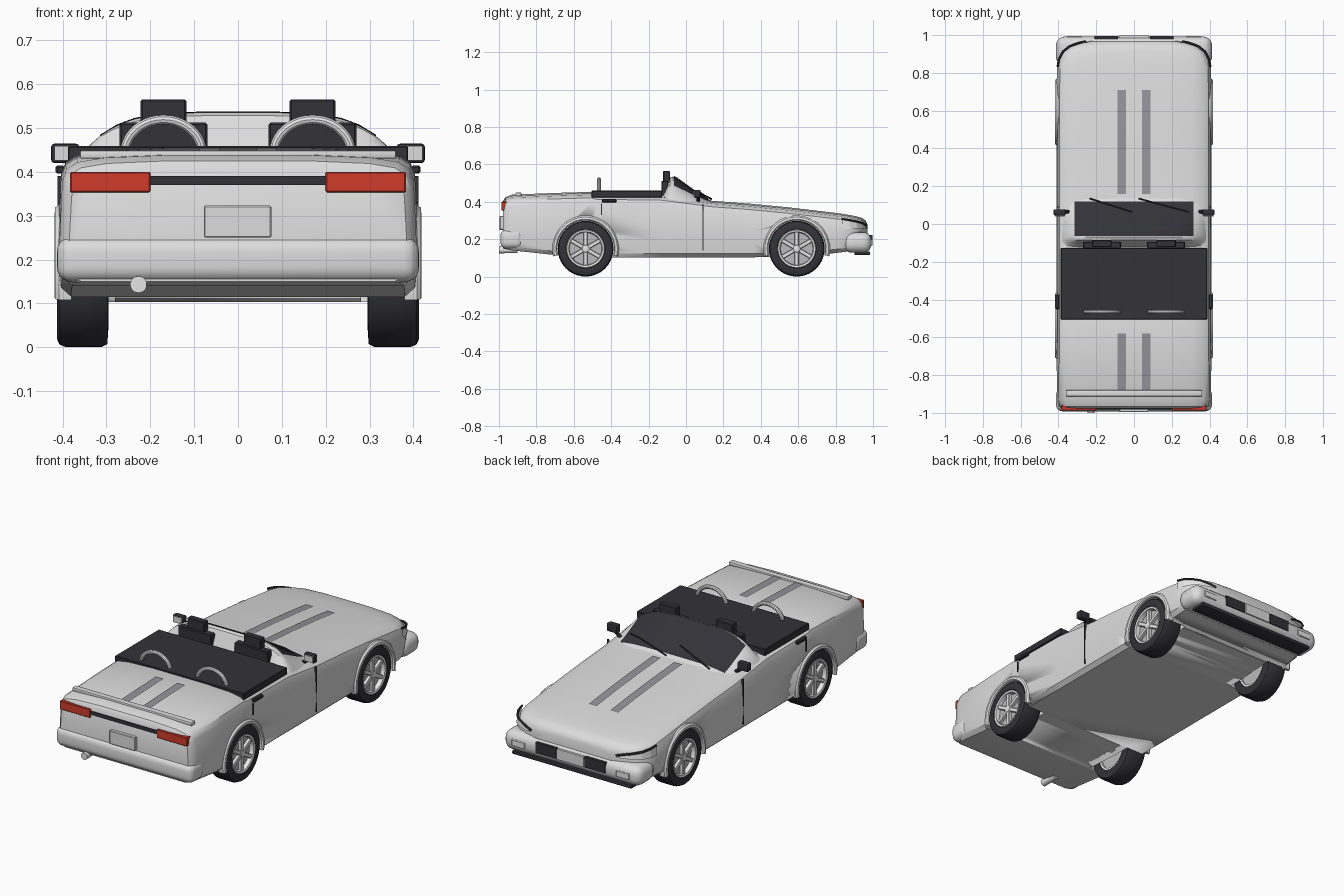
import bpy, bmesh, math
from mathutils import Vector, Matrix

if "Cube" in bpy.data.objects:
    bpy.data.objects.remove(bpy.data.objects["Cube"])


def material(name, r, g, b):
    m = bpy.data.materials.new(name)
    m.diffuse_color = (r, g, b, 1)
    m.use_nodes = True
    m.node_tree.nodes["Principled BSDF"].inputs["Base Color"].default_value = (r, g, b, 1)
    return m


PAINT = material("body paint", .72, .72, .72)
WHITE = material("bright white", .88, .88, .88)
DARK = material("dark trim", .032, .032, .04)
GREY = material("stripe grey", .29, .29, .32)
SILVER = material("wheel silver", .5, .5, .51)
RED = material("tail light red", .62, .045, .025)


def finish(name, bm, mat, smooth=35):
    bmesh.ops.recalc_face_normals(bm, faces=bm.faces)
    me = bpy.data.meshes.new(name)
    bm.to_mesh(me)
    bm.free()
    me.materials.append(mat)
    ob = bpy.data.objects.new(name, me)
    bpy.context.collection.objects.link(ob)
    bpy.ops.object.select_all(action="DESELECT")
    ob.select_set(True)
    bpy.context.view_layer.objects.active = ob
    bpy.ops.object.shade_smooth_by_angle(angle=math.radians(smooth))
    return ob


def box(name, x, y, z, mat, bevel=0, segments=4):
    bm = bmesh.new()
    bmesh.ops.create_cube(bm, size=1)
    for v in bm.verts:
        v.co = [(a + b) / 2 + c * (b - a) for (a, b), c in zip((x, y, z), v.co)]
    if bevel:
        bmesh.ops.bevel(bm, geom=bm.edges[:], offset=bevel, segments=segments,
                        affect="EDGES", profile=.5)
    return finish(name, bm, mat)


def grid(name, rows, mat, closed=False, caps=False):
    """Skin rows of points; optionally close each row and cap the ends."""
    bm = bmesh.new()
    vs = [[bm.verts.new(p) for p in row] for row in rows]
    n = len(rows[0])
    for a, b in zip(vs, vs[1:]):
        for i in range(n if closed else n - 1):
            j = (i + 1) % n
            bm.faces.new((a[i], a[j], b[j], b[i]))
    if caps:
        bm.faces.new(vs[0])
        bm.faces.new(vs[-1])
    return finish(name, bm, mat)


def lathe(name, profile, centre, mat, start=0, sweep=360, steps=40):
    """Sweep a closed (radius, x) profile around the x axis."""
    rows = []
    for i in range(steps + 1):
        a = math.radians(start + sweep * i / steps)
        rows.append([(x, centre[0] + r * math.cos(a), centre[1] + r * math.sin(a))
                     for r, x in profile])
    ob = grid(name, rows, mat, closed=True, caps=sweep < 360)
    if sweep == 360:
        bm = bmesh.new()
        bm.from_mesh(ob.data)
        bmesh.ops.remove_doubles(bm, verts=bm.verts, dist=1e-5)
        bmesh.ops.recalc_face_normals(bm, faces=bm.faces)
        bm.to_mesh(ob.data)
        bm.free()
    return ob


def tube(name, points, radius, mat, sides=10):
    rows = []
    pts = [Vector(p) for p in points]
    for i, p in enumerate(pts):
        d = pts[min(i + 1, len(pts) - 1)] - pts[max(i - 1, 0)]
        q = d.to_track_quat("Z", "Y")
        rows.append([p + q @ Vector((radius * math.cos(t), radius * math.sin(t), 0))
                     for t in (math.tau * k / sides for k in range(sides))])
    return grid(name, rows, mat, closed=True, caps=True)


# Body stations: y, half width, top, bottom
STATIONS = [(-.978, .385, .405, .15), (-.965, .398, .425, .147), (-.93, .407, .438, .14),
            (-.7, .41, .447, .115), (-.51, .41, .453, .105), (-.48, .41, .445, .103),
            (-.13, .41, .44, .103), (.14, .41, .405, .103), (.35, .41, .389, .103),
            (.55, .41, .37, .105), (.72, .41, .35, .117), (.82, .408, .338, .128),
            (.87, .4, .33, .135), (.91, .378, .322, .14), (.94, .34, .314, .144),
            (.96, .28, .3, .148), (.97, .22, .28, .152)]


def body_at(y):
    for a, b in zip(STATIONS, STATIONS[1:]):
        if y <= b[0]:
            t = (y - a[0]) / (b[0] - a[0])
            return [p + (q - p) * t for p, q in zip(a, b)][1:]


def section(y, w, top, bot):
    half = [(.4 * w, top), (.75 * w, top - .006), (.9 * w, top - .016), (.96 * w, top - .032),
            (.985 * w, top - .06), (w, .24), (w, .19), (.985 * w, bot + .02), (.93 * w, bot)]
    return [(x, y, z) for x, z in half] + [(-x, y, z) for x, z in reversed(half)]


body = grid("body", [section(*s) for s in STATIONS], PAINT, closed=True, caps=True)

# Wheel wells cut from the body
AXLES = (-.537, .592)
for side in (1, -1):
    for y in AXLES:
        cutter = lathe("well_cutter", [(.0001, side * .28), (.156, side * .28),
                       (.156, side * .5), (.0001, side * .5)], (y, .15), PAINT)
        cutter.hide_render = True
        mod = body.modifiers.new("well", "BOOLEAN")
        mod.operation, mod.object, mod.solver = "DIFFERENCE", cutter, "EXACT"
        bpy.context.view_layer.objects.active = body
        bpy.ops.object.modifier_apply(modifier=mod.name)
        bpy.data.objects.remove(cutter)

# Wheels and arch trims
for s, side in ((1, "left"), (-1, "right")):
    for y, end in zip(AXLES, ("rear", "front")):
        tag = f"{end}_{side}"
        c = (y, .149)

        def ring(pts):
            return [(r, s * x) for r, x in pts]
        lathe("tyre_" + tag, ring([(.098, .4), (.104, .411), (.13, .413), (.143, .407),
              (.149, .392), (.149, .312), (.142, .298), (.098, .295)]), c, DARK)
        lathe("rim_" + tag, ring([(.086, .385), (.09, .408), (.1, .411), (.104, .405),
              (.1, .3), (.086, .3)]), c, WHITE)
        lathe("rim_disc_" + tag, ring([(.0001, .386), (.09, .386), (.09, .31), (.0001, .31)]), c, SILVER)
        lathe("hub_" + tag, ring([(.0001, .408), (.018, .406), (.025, .398), (.025, .38),
              (.0001, .38)]), c, WHITE, steps=20)
        for k in range(6):
            spoke = box(f"spoke_{tag}_{k}", (-.01, .01), (-.011, .011), (.015, .09), WHITE, .003, 1)
            spoke.matrix_world = (Matrix.Translation((s * .394, *c)) @
                                  Matrix.Rotation(math.tau * k / 6, 4, "X"))
        lathe("arch_" + tag, ring([(.152, .38), (.152, .411), (.158, .418), (.17, .417),
              (.178, .408), (.178, .38)]), (y, .148), WHITE, -13, 206)

# Windscreen hump with glass laid over its forward slope
HUMP = [(-.13, .425), (-.115, .455), (-.098, .5), (-.085, .528), (-.07, .535), (-.05, .526),
        (0, .49), (.06, .447), (.1, .423), (.15, .398)]


def hump_z(x, y, lift=0):
    for (y0, z0), (y1, z1) in zip(HUMP, HUMP[1:]):
        if y <= y1:
            top = z0 + (z1 - z0) * (y - y0) / (y1 - y0)
            break
    base = body_at(y)[1] - .03
    return base + (top - base) * (1 - abs(x / .385) ** 4.5) + lift


def patch(name, x0, x1, y0, y1, height, mat, nx=16, ny=24):
    return grid(name, [[(x, y, height(x, y)) for x in
                        (x0 + (x1 - x0) * i / nx for i in range(nx + 1))]
                       for y in (y0 + (y1 - y0) * j / ny for j in range(ny + 1))], mat)


grid("windscreen_hump", [[(x, y, hump_z(x, y)) for x in
     (.385 * math.sin(math.pi * i / 48) for i in range(-24, 25))] for y, _ in HUMP], PAINT)
patch("windscreen_glass", -.315, .315, -.064, .118, lambda x, y: hump_z(x, y, .005), DARK)
for i, (x0, x1) in enumerate(((-.235, -.01), (.025, .29))):
    tube(f"wiper_{i}", [(x0 + (x1 - x0) * t, .135 - .07 * t, hump_z(x0 + (x1 - x0) * t, .135 - .07 * t, .011))
                        for t in (0, .25, .5, .75, 1)], .004, DARK, 6)

# Cockpit, seats and roll hoops
box("cockpit_cover", (-.388, .388), (-.505, -.128), (.422, .459), DARK, .003, 1)
for s, side in ((1, "left"), (-1, "right")):
    xc = s * .17
    back = box("seat_back_" + side, (xc - .1, xc + .1), (-.132, -.095), (.43, .512), DARK, .004, 1)
    box("headrest_" + side, (xc - .052, xc + .052), (-.122, -.085), (.5, .565), DARK, .004, 1)
    tube("roll_hoop_" + side, [(xc + .088 * math.cos(a), -.465, .443 + .076 * math.sin(a))
         for a in (math.pi * k / 20 for k in range(21))], .011, WHITE)

    # Mirrors
    a, b = sorted((s * .362, s * .426))
    box("mirror_" + side, (a, b), (.045, .078), (.42, .464), DARK, .007, 2)
    box("mirror_glass_" + side, (a + .007, b - .005), (.04, .047), (.426, .459), PAINT)
    tube("mirror_stem_" + side, [(s * .345, .065, .4), (s * .385, .065, .43)], .01, DARK)

    # Door seams, handles and badges of trim
    a, b = sorted((s * .4, s * .4115))
    box("door_seam_" + side, (a, b), (.088, .093), (.14, .385), DARK)
    box("rear_seam_" + side, (a, b), (-.454, -.45), (.33, .39), DARK)
    a, b = sorted((s * .395, s * .416))
    box("door_handle_" + side, (a, b), (-.45, -.372), (.396, .414), DARK, .004, 1)

    # Paint stripes follow the hood and tail
    for part, y0, y1 in (("hood", .16, .71), ("tail", -.88, -.58)):
        patch(f"{part}_stripe_{side}", s * .042, s * .088, y0, y1,
              lambda x, y: body_at(y)[1] + .004, GREY, 1, 30)

    # Wrapped headlights with a dark brow
    ys = [.83 + .134 * k / 20 for k in range(21)]
    edge = [(s * (body_at(y)[0] * .985 + .004), y + .003, body_at(y)[1] - .028) for y in ys]
    tube("headlight_brow_" + side, edge, .006, DARK, 6)
    grid("headlight_" + side, [[(x, y, z), (x + s * .004, y + .003, .255)] for x, y, z in edge], WHITE)

    # Tail lights, front grille and fog lights
    a, b = sorted((s * .2, s * .383))
    box("tail_light_" + side, (a, b), (-.987, -.95), (.353, .4), RED, .003, 1)
    a, b = sorted((s * .085, s * .21))
    box("front_grille_" + side, (a, b), (.98, .996), (.165, .222), DARK)
    a, b = sorted((s * .275, s * .355))
    box("fog_light_" + side, (a, b), (.98, .996), (.165, .2), WHITE, .003, 1)

# Bumpers and end details
box("rear_bumper", (-.413, .413), (-.992, -.87), (.148, .252), PAINT, .035, 5)
box("front_bumper", (-.413, .413), (.84, .992), (.128, .237), PAINT, .045, 5)
box("front_lip", (-.36, .36), (.9, .985), (.115, .135), DARK, .006, 2)
box("front_plate", (-.08, .08), (.985, .998), (.165, .222), PAINT)
box("tail_band", (-.2, .2), (-.983, -.95), (.37, .39), DARK)
box("rear_plate", (-.078, .076), (-.996, -.96), (.25, .323), PAINT, .003, 1)
box("tail_spoiler", (-.36, .36), (-.912, -.88), (.43, .449), PAINT, .004, 2)
tube("exhaust_pipe", [(-.227, -.9, .145), (-.227, -1, .143)], .019, WHITE, 20)
